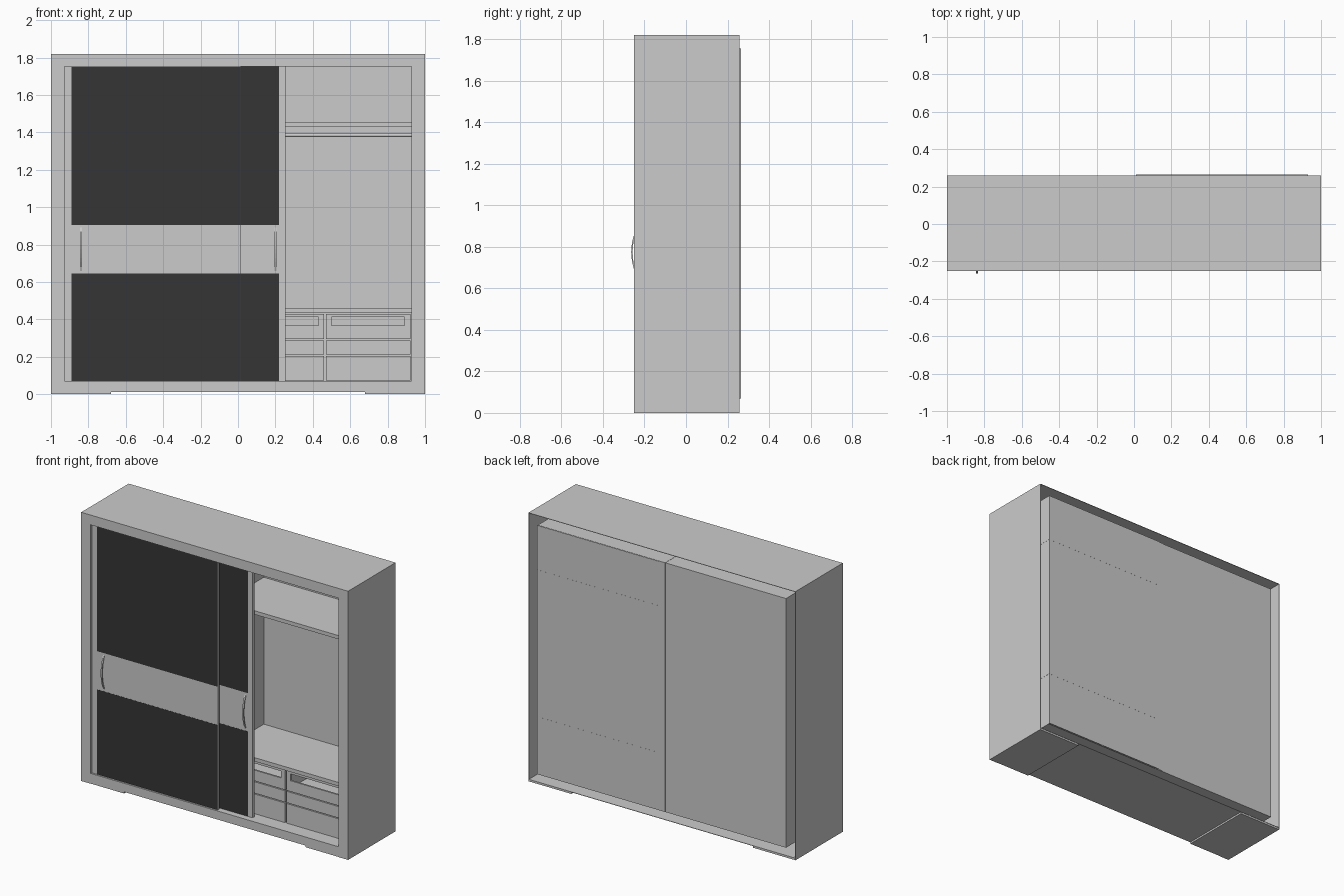
import bpy, bmesh, math

if "Cube" in bpy.data.objects:
    bpy.data.objects.remove(bpy.data.objects["Cube"])

dark = bpy.data.materials.new("dark_panel")
dark.diffuse_color = (0.036, 0.036, 0.036, 1)
dark.use_nodes = True
dark.node_tree.nodes["Principled BSDF"].inputs["Base Color"].default_value = dark.diffuse_color


def finish(name, bm, mat=None):
    bmesh.ops.recalc_face_normals(bm, faces=bm.faces)
    me = bpy.data.meshes.new(name)
    bm.to_mesh(me)
    bm.free()
    ob = bpy.data.objects.new(name, me)
    bpy.context.collection.objects.link(ob)
    if mat:
        me.materials.append(mat)
    return ob


def prism(name, pts, vec, mat=None):
    """Flat polygon extruded along vec."""
    bm = bmesh.new()
    f = bm.faces.new([bm.verts.new(p) for p in pts])
    r = bmesh.ops.extrude_face_region(bm, geom=[f])
    vs = [v for v in r["geom"] if isinstance(v, bmesh.types.BMVert)]
    bmesh.ops.translate(bm, verts=vs, vec=vec)
    return finish(name, bm, mat)


def box(name, x0, x1, y0, y1, z0, z1, mat=None):
    return prism(name, [(x0, y0, z0), (x1, y0, z0), (x1, y1, z0), (x0, y1, z0)],
                 (0, 0, z1 - z0), mat)


T = 0.003                      # sheet thickness
YF, YB, YR = -0.25, 0.258, 0.264
TOP, BASE, CEIL, IN = 1.82, 0.07, 1.755, 0.93

# Outer casing: thin skins open at the back, mitred front frame
for s, side in ((-1, "left"), (1, "right")):
    box(side + "_skin", min(s, s * (1 - T)), max(s, s * (1 - T)), YF, YB, 0.0, TOP)
    prism(side + "_frame", [(s, YF, 0), (s * IN, YF, 0), (s * IN, YF, CEIL), (s, YF, TOP)],
          (0, T, 0))
    a, b = sorted((s * 0.68, s * 0.999))
    box(side + "_foot", a, b, YF + 0.002, YB - 0.002, 0.0, 0.012)
prism("top_frame", [(-1, YF, TOP), (-IN, YF, CEIL), (IN, YF, CEIL), (1, YF, TOP)], (0, T, 0))
box("top_skin", -1, 1, YF, YB, TOP - T, TOP)
box("bottom_frame", -IN, IN, YF, YF + T, 0.015, BASE)
box("bottom_skin", -1, 1, YF, YB, 0.012, 0.012 + T)

# Inner carcass
y0 = YF + T
box("carcass_left_wall", -IN, -IN + T, y0, YB, BASE, CEIL)
box("carcass_right_wall", IN - T, IN, y0, YR, BASE, CEIL)
box("carcass_ceiling", -IN, IN, y0, YB, CEIL - T, CEIL)
box("carcass_floor", -IN, IN, y0, YB, BASE - T, BASE)
box("divider", -0.026, 0.011, -0.18, YB + 0.002, BASE, CEIL + 0.001)
box("back_panel_left", -IN, -0.026, YB - T, YB, BASE, CEIL)
box("back_panel_right", 0.011, IN, YR - T, YR, BASE, CEIL)

# Shelves and hanging rail
for name, z in (("upper_shelf", 1.43), ("lower_shelf", 0.435)):
    box(name, 0.011, IN + 0.001, -0.17, YR + 0.0005, z, z + 0.025)
bm = bmesh.new()
bmesh.ops.create_cone(bm, cap_ends=True, segments=16, radius1=0.01, radius2=0.01, depth=0.915)
rail = finish("hanging_rail", bm)
rail.rotation_euler = (0, math.pi / 2, 0)
rail.location = (0.47, 0.04, 1.385)
for p in rail.data.polygons:
    p.use_smooth = len(p.vertices) == 4


# Drawers: two columns of three, top ones with a grip slot in the front
def drawer(name, x0, x1, z0, z1, slot):
    f, b, w = -0.155, 0.24, 0.012
    if slot:
        sx0, sx1, sz0, sz1 = x0 + 0.03, x1 - 0.03, 0.367, 0.413
        box(name + "_front_low", x0, x1, f, f + w, z0, sz0)
        box(name + "_front_top", x0, x1, f, f + w, sz1, z1)
        box(name + "_front_a", x0, sx0, f, f + w, sz0, sz1)
        box(name + "_front_b", sx1, x1, f, f + w, sz0, sz1)
    else:
        box(name + "_front", x0, x1, f, f + w, z0, z1)
    box(name + "_side_a", x0, x0 + w, f + w, b, z0, z1)
    box(name + "_side_b", x1 - w, x1, f + w, b, z0, z1)
    box(name + "_back", x0 + w, x1 - w, b - w, b, z0, z1)
    box(name + "_bottom", x0 + w, x1 - w, f + w, b - w, z0, z0 + 0.006)


for c, (x0, x1) in enumerate(((0.02, 0.461), (0.471, 0.921))):
    for r, (z0, z1) in enumerate(((0.072, 0.205), (0.211, 0.288), (0.294, 0.428))):
        drawer(f"drawer_{c + 1}_{r + 1}", x0, x1, z0, z1, r == 2)


# Sliding doors with dark inserts and bow handles
def door(name, x0, x1, p0, p1, hx, y):
    box(name + "_board", x0, x1, y, y + 0.02, BASE, CEIL - T)
    for part, z0, z1 in (("lower", BASE + 0.001, 0.645), ("upper", 0.905, CEIL - T)):
        box(f"{name}_{part}_insert", p0, p1, y - 0.001, y + 0.001, z0, z1, dark)
    n, zc, h = 10, 0.775, 0.115
    arc = lambda half, d: [(hx - 0.005, y - d * (1 - (t / n * 2 - 1) ** 2), zc + half * (t / n * 2 - 1))
                           for t in range(n + 1)]
    prism(name + "_handle", arc(h, 0.026) + arc(h - 0.012, 0.019)[::-1], (0.01, 0, 0))


door("front_door", -IN + T, 0.015, -0.89, 0.0145, -0.84, -0.238)
door("rear_door", -0.69, 0.255, -0.689, 0.22, 0.2, -0.208)
